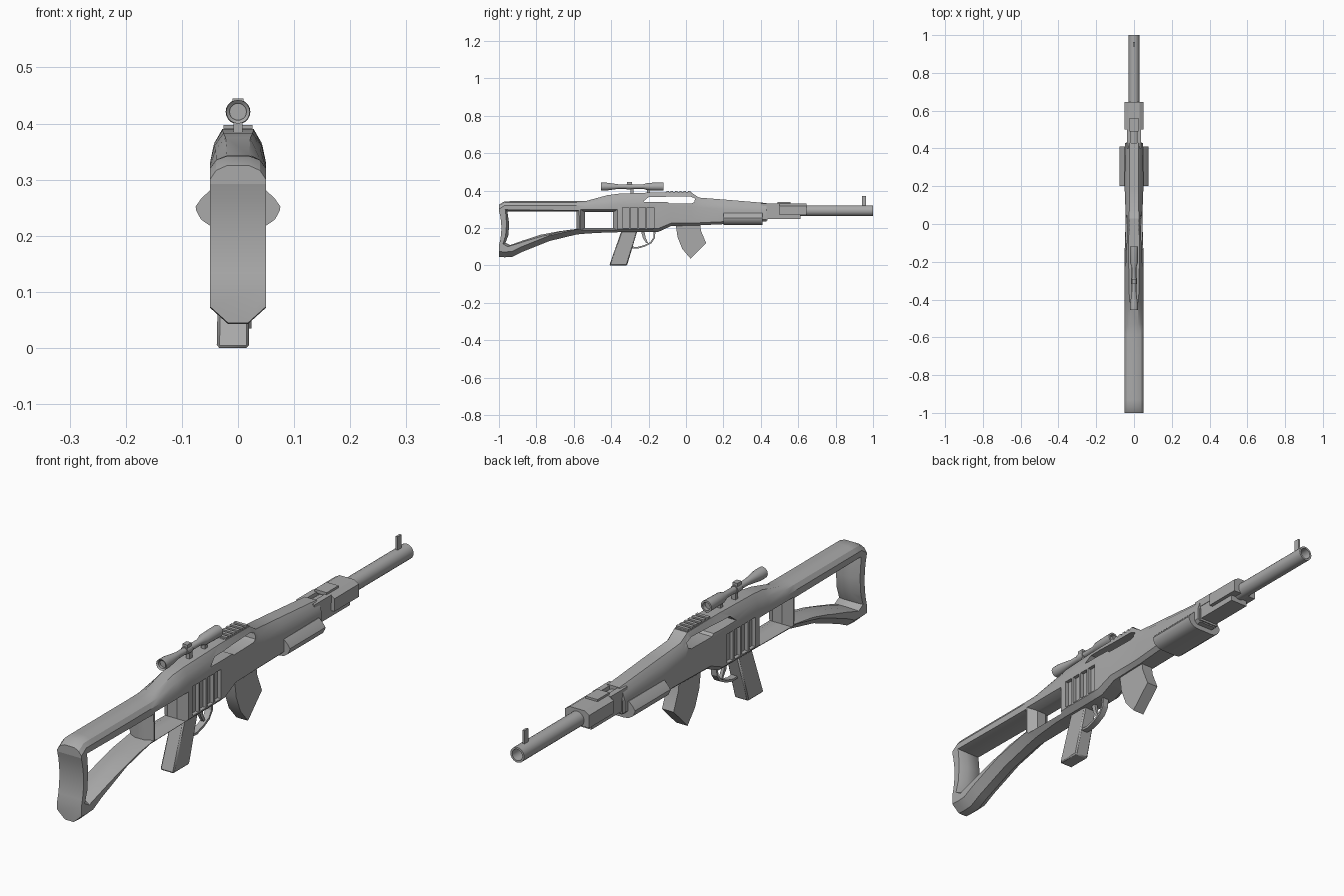
import bpy, bmesh, math
from mathutils import Vector

cube = bpy.data.objects.get("Cube")
if cube:
    bpy.data.objects.remove(cube, do_unlink=True)

grey = bpy.data.materials.new("gunmetal grey")
grey.use_nodes = True
COLOR = (0.4, 0.4, 0.4, 1)
grey.diffuse_color = COLOR
grey.node_tree.nodes["Principled BSDF"].inputs["Base Color"].default_value = COLOR


def loft(name, rings, smooth=30, closed=False):
    """Skin a list of equal-length rings; cap the ends unless the loft is closed."""
    bm = bmesh.new()
    vs = [[bm.verts.new(p) for p in ring] for ring in rings]
    n = len(vs[0])
    pairs = list(zip(vs, vs[1:])) + ([(vs[-1], vs[0])] if closed else [])
    for a, b in pairs:
        for i in range(n):
            j = (i + 1) % n
            bm.faces.new((a[i], a[j], b[j], b[i]))
    if not closed:
        bm.faces.new(vs[0])
        bm.faces.new(vs[-1])
    bmesh.ops.recalc_face_normals(bm, faces=bm.faces)
    me = bpy.data.meshes.new(name)
    bm.to_mesh(me)
    bm.free()
    me.materials.append(grey)
    ob = bpy.data.objects.new(name, me)
    bpy.context.collection.objects.link(ob)
    finish(ob, smooth)
    return ob


def finish(ob, angle):
    bpy.ops.object.select_all(action="DESELECT")
    ob.select_set(True)
    bpy.context.view_layer.objects.active = ob
    bpy.ops.object.shade_smooth_by_angle(angle=math.radians(angle))


def plate(name, pts, x0, x1):
    """Side profile of (y, z) points extruded across x."""
    return loft(name, [[(x, y, z) for y, z in pts] for x in (x0, x1)])


def box(name, x0, x1, y0, y1, z0, z1):
    return plate(name, [(y0, z0), (y1, z0), (y1, z1), (y0, z1)], x0, x1)


def bar(name, pts, y0, y1):
    """Cross-section of (x, z) points extruded along y."""
    return loft(name, [[(x, y, z) for x, z in pts] for y in (y0, y1)])


def lathe(name, prof, z, n=20, closed=False):
    """Turn (y, radius) points about a lengthwise axis at height z."""
    turn = [math.tau * i / n for i in range(n)]
    return loft(name, [[(r * math.cos(a), y, z + r * math.sin(a)) for a in turn]
                       for y, r in prof], closed=closed)


def flared(name, pts, grow):
    """Cutter that widens towards both outer sides."""
    c = sum((Vector(p) for p in pts), Vector((0, 0))) / len(pts)
    rings = []
    for x, d in ((-.06, grow * 1.25), (-.02, 0), (.02, 0), (.06, grow * 1.25)):
        ring = []
        for p in pts:
            v = Vector(p) - c
            v = v + v.normalized() * d
            ring.append((x, c.x + v.x, c.y + v.y))
        rings.append(ring)
    return loft(name, rings)


def cut(ob, cutter):
    m = ob.modifiers.new("cut", "BOOLEAN")
    m.operation, m.solver, m.object = "DIFFERENCE", "EXACT", cutter
    bpy.context.view_layer.objects.active = ob
    bpy.ops.object.modifier_apply(modifier=m.name)
    bpy.data.objects.remove(cutter, do_unlink=True)


# Body: y, bottom, top, half width, shoulder height, half widths of top and bottom
sections = [
    (-1, .045, .325, .05, .30, .02, .018),
    (-.97, .043, .342, .05, .32, .02, .018),
    (-.93, .045, .343, .05, .32, .02, .018),
    (-.88, .07, .343, .05, .32, .02, .018),
    (-.73, .13, .343, .05, .32, .02, .018),
    (-.585, .165, .343, .05, .32, .02, .02),
    (-.53, .17, .345, .05, .32, .02, .025),
    (-.42, .176, .375, .05, .325, .022, .03),
    (-.36, .177, .383, .05, .33, .026, .03),
    (-.22, .177, .388, .05, .33, .028, .03),
    (-.15, .178, .39, .05, .33, .028, .03),
    (-.08, .21, .39, .047, .32, .028, .03),
    (.03, .213, .388, .045, .315, .027, .03),
    (.07, .214, .362, .045, .31, .025, .03),
    (.2, .22, .352, .05, .30, .025, .035),
    (.43, .235, .333, .047, .29, .024, .035),
]
rings = []
for y, lo, hi, w, sh, tw, bw in sections:
    half = [(bw, lo), (w, lo + (w - bw) * .9), (w, sh), ((w + tw) / 2 + .004, (sh + hi) / 2 + .004), (tw, hi)]
    rings.append([(x, y, z) for x, z in half] + [(-x, y, z) for x, z in reversed(half)])
body = loft("stock_and_receiver", rings)

# Openings through the stock, the grip area and the receiver top
cut(body, flared("stock_cutter", [
    (-.955, .288), (-.585, .288), (-.585, .195), (-.68, .182), (-.78, .163),
    (-.88, .13), (-.94, .108), (-.965, .12), (-.95, .16), (-.945, .22)], .016))
cut(body, flared("thumb_cutter", [
    (-.54, .285), (-.39, .285), (-.39, .2), (-.54, .2)], .03))
cut(body, plate("port_cutter", [
    (-.23, .34), (-.2, .365), (.02, .369), (.048, .358), (.045, .338),
    (.03, .331), (-.09, .331), (-.1, .339)], -.06, .06))

# Hollow of the butt end
scoop = [(-1.327 + .34 * math.cos(a), .2 + .34 * math.sin(a))
         for a in (math.tau * i / 64 for i in range(64))]
cut(body, plate("butt_cutter", scoop, -.06, .06))

# Side vents
for i in range(4):
    y = -.34 + i * .044
    for s in (-1, 1):
        cut(body, box("vent_cutter", s * .036, s * .06, y, y + .036, .2, .31))
finish(body, 32)

# Rail teeth on the receiver
box("rail_base", -.026, .026, -.11, .03, .38, .391)
for i in range(6):
    y = -.105 + i * .023
    box("rail_tooth", -.026, .026, y, y + .013, .388, .397)

# Lower handguard
side = [(.03, .215), (.05, .218), (.066, .229), (.0745, .245), (.0755, .252),
        (.066, .266), (.05, .281)]
bar("lower_handguard", side + [(-x, z) for x, z in reversed(side)], .2, .41)
box("handguard_lip", -.04, .04, .41, .435, .24, .29)

# Gas block and front housing
box("lower_block", -.036, .036, .42, .612, .248, .308)
top = [(.05, .27), (.05, .318), (.03, .33)]
bar("upper_block", top + [(-x, z) for x, z in reversed(top)], .5, .645)
box("rear_sight_plate", -.025, .025, .49, .56, .325, .338)
for s in (-1, 1):
    box("side_rail", s * .016, s * .038, .40, .5, .3, .33)

# Barrel with an open muzzle, and its blade sight
lathe("barrel", [(.43, .0285), (1, .0285), (1, .021), (.9, .021), (.9, .001), (.43, .001)],
      .292, closed=True)
box("front_sight", -.004, .004, .94, .963, .315, .37)

# Magazine
plate("magazine", [(-.055, .22), (.075, .22), (.08, .185), (.108, .118), (.025, .035),
                   (-.02, .088), (-.045, .15)], -.024, .024)

# Grip, sitting slightly off centre
grip = loft("grip", [
    [(-.034, -.345, .185), (-.034, -.26, .185), (.02, -.26, .185), (.02, -.345, .185)],
    [(-.038, -.41, 0), (-.038, -.315, 0), (.02, -.315, 0), (.02, -.41, 0)]])
bev = grip.modifiers.new("soft_edges", "BEVEL")
bev.width, bev.segments = .005, 1

# Trigger and its guard
plate("trigger", [(-.24, .18), (-.222, .18), (-.215, .145), (-.203, .12), (-.212, .118),
                  (-.23, .145)], -.006, .006)
path = [Vector(p) for p in [(-.3, .092), (-.26, .089), (-.22, .1), (-.185, .118),
                            (-.166, .145), (-.163, .185)]]
hoop = []
for i, p in enumerate(path):
    t = (path[min(i + 1, len(path) - 1)] - path[max(i - 1, 0)]).normalized()
    q = p + Vector((-t.y, t.x)) * .009
    hoop.append([(-.012, *p), (.012, *p), (.012, *q), (-.012, *q)])
loft("trigger_guard", hoop)

# Scope with hollow ends, mounts and adjustment knobs
lathe("scope", [(-.44, .015), (-.45, .015), (-.455, .021), (-.425, .021), (-.36, .012),
                (-.23, .012), (-.205, .02), (-.12, .022), (-.12, .015), (-.135, .015)], .421)
for y in (-.29, -.2):
    box("scope_mount", -.008, .008, y - .008, y + .008, .38, .415)
box("scope_top_knob", -.01, .01, -.315, -.29, .43, .445)
lathe("scope_ring", [(-.318, .015), (-.286, .015)], .421)
